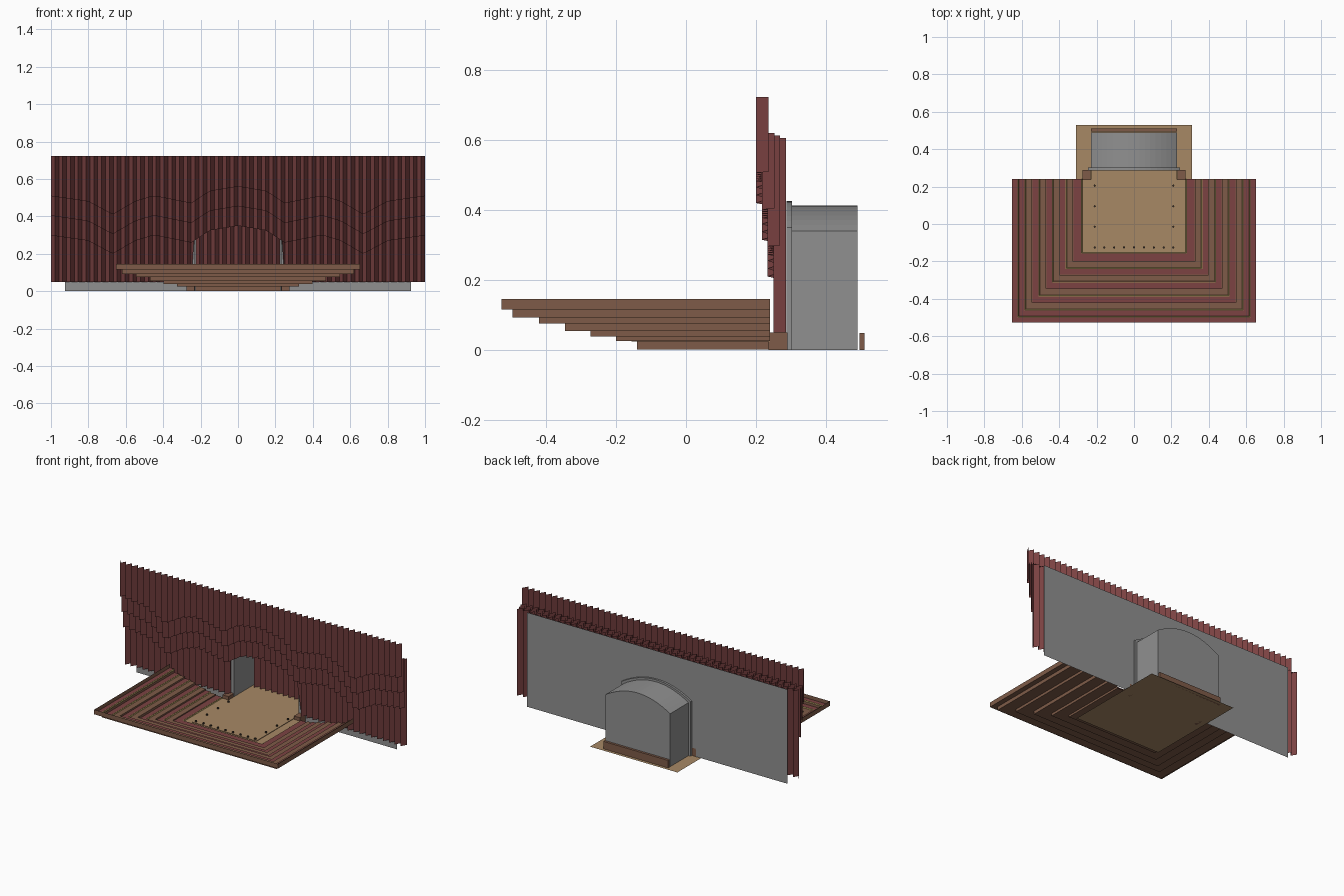
import bpy, bmesh, math

cube = bpy.data.objects.get("Cube")
if cube:
    bpy.data.objects.remove(cube, do_unlink=True)


def material(name, r, g, b):
    m = bpy.data.materials.new(name)
    m.diffuse_color = (r, g, b, 1)
    m.use_nodes = True
    bsdf = m.node_tree.nodes["Principled BSDF"]
    bsdf.inputs["Base Color"].default_value = (r, g, b, 1)
    bsdf.inputs["Roughness"].default_value = 0.9
    return m


RED = material("curtain red", 0.2, 0.055, 0.055)
GREY = material("wall grey", 0.28, 0.28, 0.28)
TAN = material("stage tan", 0.39, 0.25, 0.13)
BROWN = material("wood brown", 0.21, 0.105, 0.065)
GOLD = material("trim gold", 0.32, 0.25, 0.09)
DARK = material("fitting dark", 0.05, 0.035, 0.025)


def build(name, verts, faces, mat):
    mesh = bpy.data.meshes.new(name)
    mesh.from_pydata(verts, [], faces)
    mesh.materials.append(mat)
    mesh.update()
    obj = bpy.data.objects.new(name, mesh)
    bpy.context.collection.objects.link(obj)
    return obj


def box(name, x, y, z, mat):
    """Box from (min, max) ranges."""
    verts = [(a, b, c) for c in z for b in y for a in x]
    faces = [(0, 2, 3, 1), (4, 5, 7, 6), (0, 1, 5, 4),
             (2, 6, 7, 3), (0, 4, 6, 2), (1, 3, 7, 5)]
    return build(name, verts, faces, mat)


def u_sweep(name, profile, mat):
    """Sweep (offset, height) points round the three sides of the stage."""
    verts = []
    for d, z in profile:
        x = d + 0.125
        verts += [(-x, 0.24, z), (-x, -d, z), (x, -d, z), (x, 0.24, z)]
    faces = []
    for i in range(len(profile) - 1):
        for j in range(3):
            a = 4 * i + j
            faces.append((a, a + 1, a + 5, a + 4))
    obj = build(name, verts, faces, mat)
    obj.data.flip_normals()
    return obj


# Stepped seating: stair sheet, red rows and gold edging
offsets = [0.10, 0.20, 0.272, 0.345, 0.42, 0.495, 0.527]
heights = [0.025, 0.038, 0.054, 0.075, 0.092, 0.115, 0.145]
stair = []
for i, d in enumerate(offsets):
    if i:
        stair.append((d, heights[i - 1]))
    stair.append((d, heights[i]))
stair[0] = (0.14, 0.025)
u_sweep("seating_tiers", stair, BROWN)
for i in range(len(offsets) - 1):
    z, outer = heights[i], offsets[i + 1]
    inner = max(0.155, (offsets[i] + outer) / 2) if i < 5 else offsets[i]
    u_sweep("seat_row", [(inner, z), (inner, z + 0.007), (outer - 0.001, z + 0.007)], RED)
    u_sweep("row_trim", [(inner - 0.004, z + 0.002), (inner + 0.001, z + 0.0075),
                         (inner + 0.004, z + 0.0075)], GOLD)

# Stage floor, apron and base
build("base_plate", [(-0.31, -0.15, 0), (0.31, -0.15, 0), (0.31, 0.53, 0), (-0.31, 0.53, 0)],
      [(0, 1, 2, 3)], TAN)
stage = box("stage_floor", (-0.228, 0.228), (-0.14, 0.485), (0.001, 0.031), TAN)
stage.data.materials.append(BROWN)
for p in stage.data.polygons:
    p.material_index = 0 if p.normal.z > 0.5 else 1
box("stage_apron", (-0.275, 0.275), (-0.155, 0.24), (0.0245, 0.028), TAN)
box("rear_rail", (-0.23, 0.23), (0.495, 0.51), (0, 0.048), BROWN)
for s in (-1, 1):
    box("side_block", sorted((s * 0.232, s * 0.275)), (0.235, 0.29), (0, 0.05), BROWN)


# Small round floor fittings along the stage edge
def stud(x, y):
    bpy.ops.mesh.primitive_cylinder_add(vertices=8, radius=0.006, depth=0.012, location=(x, y, 0.034))
    bpy.context.object.name = "floor_stud"
    bpy.context.object.data.materials.append(DARK)


for i in range(4):
    for s in (-1, 1):
        stud(s * 0.21, -0.125 + i * 0.11)
for i in range(7):
    stud((i - 3) * 0.053, -0.125)


# Arched stage house and wall
def arch(half, spring, top, n=16):
    pts = [(-half, 0.0)]
    for i in range(n + 1):
        t = 2 * i / n - 1
        pts.append((t * half, spring + (top - spring) * (1 - t * t)))
    return pts + [(half, 0.0)]


def loft(name, rings, mat, cap_last=False):
    n = len(rings[0])
    verts = [v for ring in rings for v in ring]
    faces = [(k * n + i, k * n + i + 1, k * n + n + i + 1, k * n + n + i)
             for k in range(len(rings) - 1) for i in range(n - 1)]
    if cap_last:
        faces.append(tuple(range((len(rings) - 1) * n, len(rings) * n)))
    return build(name, verts, faces, mat)


def ring(pts, y):
    return [(x, y, z) for x, z in pts]


inner_arch = arch(0.23, 0.34, 0.412)
outer_arch = arch(0.245, 0.35, 0.425)
house = loft("stage_house", [ring(inner_arch, 0.29), ring(inner_arch, 0.49)], GREY, True)
loft("arch_frame", [ring(inner_arch, 0.287), ring(outer_arch, 0.287),
                    ring(outer_arch, 0.303), ring(inner_arch, 0.303)], GREY)
outline = [(-0.925, 0), (-0.925, 0.605), (0.925, 0.605), (0.925, 0)] + inner_arch[::-1]
build("back_wall", ring(outline, 0.29), [tuple(range(len(outline)))], GREY)


# Pleated curtains: zigzag sheets with shaped lower edges
def curtain(name, half, y, top, bottom, count, depth=0.035):
    verts = []
    for i in range(2 * count + 1):
        x = -half + half * i / count
        yy = y + depth * ((i + 1) % 2)
        verts += [(x, yy, bottom(abs(x))), (x, yy, top(abs(x)))]
    faces = [(2 * i, 2 * i + 2, 2 * i + 3, 2 * i + 1) for i in range(2 * count)]
    return build(name, verts, faces, RED)


SWAG = [(0, 0.15), (0.15, 0.125), (0.25, 0.06), (0.45, 0.1), (0.55, 0.07),
        (0.67, 0.0), (0.8, 0.07), (1.01, 0.1)]


def swag(x):
    for (a, p), (b, q) in zip(SWAG, SWAG[1:]):
        if x <= b:
            return p + (q - p) * (x - a) / (b - a)
    return SWAG[-1][1]


for name, y, top, base in (("top_valance", 0.2, 0.722, 0.41),
                           ("middle_valance", 0.217, 0.62, 0.305),
                           ("lower_valance", 0.233, 0.612, 0.2)):
    curtain(name, 1.0, y, lambda x, t=top: t, lambda x, b=base: b + swag(x), 48)
curtain("main_curtain", 1.0, 0.25, lambda x: 0.605, lambda x: 0.05 if x > 0.235 else 0.36, 48)
curtain("rear_curtain", 0.225, 0.455, lambda x: 0.335 + 0.07 * (1 - (x / 0.23) ** 2),
        lambda x: 0.032, 11, 0.03)
